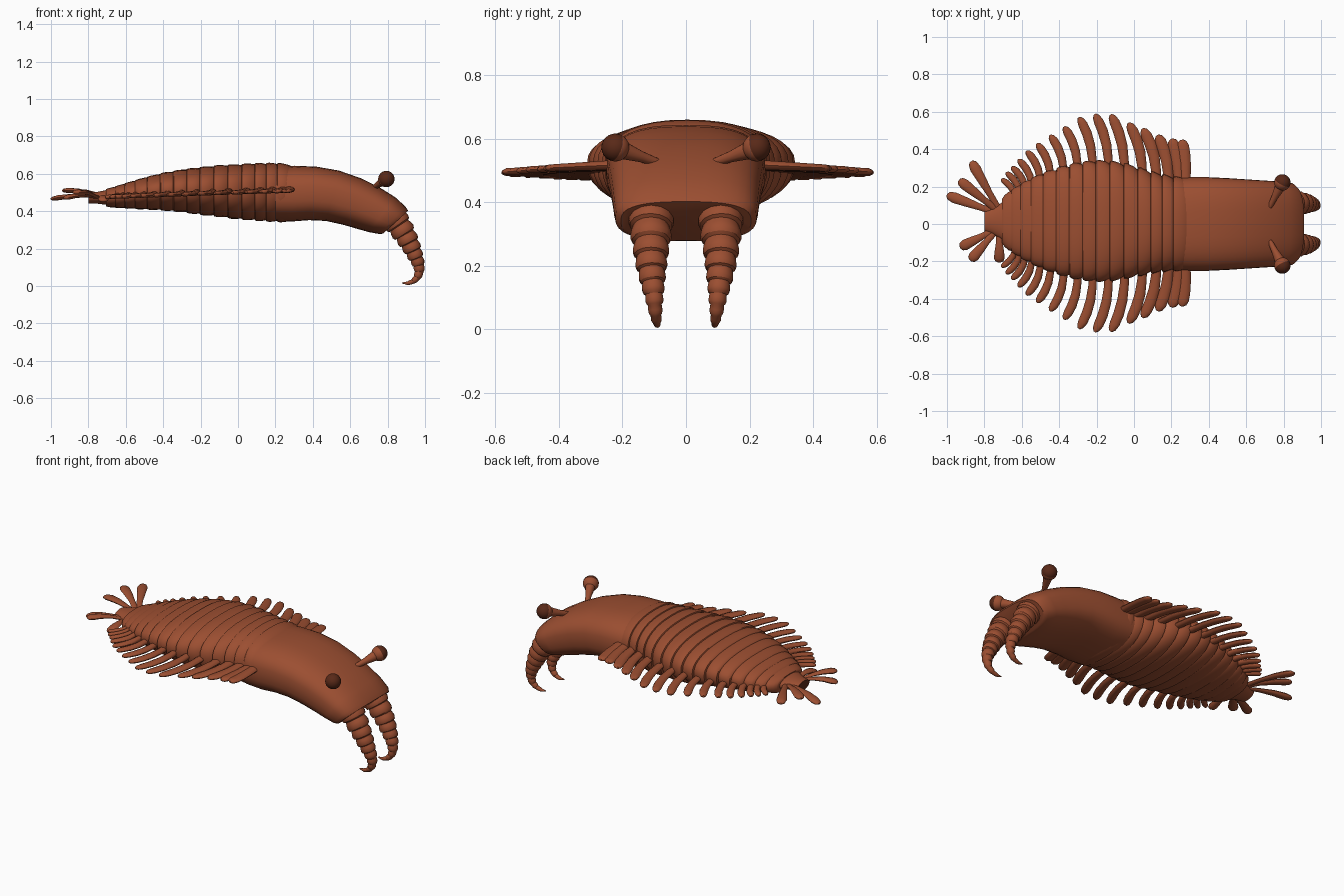
import bpy, bmesh, math
from mathutils import Vector

if "Cube" in bpy.data.objects:
    bpy.data.objects.remove(bpy.data.objects["Cube"])


def material(name, rgb):
    m = bpy.data.materials.new(name)
    m.diffuse_color = (*rgb, 1)
    m.use_nodes = True
    m.node_tree.nodes["Principled BSDF"].inputs["Base Color"].default_value = m.diffuse_color
    return m


SHELL = material("rust_brown", (0.33, 0.077, 0.031))
DARK = material("dark_brown", (0.10, 0.022, 0.009))
Z = Vector((0, 0, 1))
Y = Vector((0, 1, 0))


def interp(table, x):
    """Linear lookup in rows (x, a, b, ...) sorted by x."""
    if x <= table[0][0]:
        return table[0][1:]
    for a, b in zip(table, table[1:]):
        if x <= b[0]:
            t = (x - a[0]) / (b[0] - a[0])
            return [p + (q - p) * t for p, q in zip(a[1:], b[1:])]
    return table[-1][1:]


def ring(c, u, v, n=24, e=2.0):
    """Superellipse ring around c with half axes u and v."""
    pts = []
    for i in range(n):
        a = 2 * math.pi * i / n
        ca, sa = math.cos(a), math.sin(a)
        pts.append(c + u * math.copysign(abs(ca) ** (2 / e), ca)
                   + v * math.copysign(abs(sa) ** (2 / e), sa))
    return pts


def add_loft(bm, rings):
    loops = [[bm.verts.new(p) for p in r] for r in rings]
    n = len(loops[0])
    for a, b in zip(loops, loops[1:]):
        for i in range(n):
            j = (i + 1) % n
            bm.faces.new((a[i], a[j], b[j], b[i]))
    bm.faces.new(loops[0][::-1])
    bm.faces.new(loops[-1])


def finish(name, bm, angle=40):
    bmesh.ops.recalc_face_normals(bm, faces=bm.faces)
    me = bpy.data.meshes.new(name)
    bm.to_mesh(me)
    bm.free()
    ob = bpy.data.objects.new(name, me)
    bpy.context.collection.objects.link(ob)
    me.materials.append(SHELL)
    me.materials.append(DARK)
    bpy.context.view_layer.objects.active = ob
    ob.select_set(True)
    bpy.ops.object.shade_smooth_by_angle(angle=math.radians(angle))
    ob.select_set(False)
    return ob


def tube_rings(path, ref, n=12):
    """Rings along rows (point, half width along the side, half height)."""
    out = []
    for i, (p, w, h) in enumerate(path):
        d = (path[min(i + 1, len(path) - 1)][0] - path[max(i - 1, 0)][0]).normalized()
        side = d.cross(ref).normalized()
        out.append(ring(p, side * w, side.cross(d).normalized() * h, n))
    return out


# head: tilted sections that bend forward and down (top x, z, bottom x, z, half width)
bm = bmesh.new()
rings = []
for tx, tz, bx, bz, w in [
        (0.20, 0.635, 0.20, 0.35, 0.245), (0.30, 0.643, 0.29, 0.345, 0.25),
        (0.42, 0.638, 0.38, 0.352, 0.25), (0.54, 0.617, 0.47, 0.348, 0.245),
        (0.66, 0.575, 0.56, 0.328, 0.238), (0.76, 0.525, 0.64, 0.305, 0.232),
        (0.84, 0.475, 0.70, 0.288, 0.228), (0.895, 0.425, 0.755, 0.278, 0.222),
        (0.91, 0.402, 0.775, 0.280, 0.205)]:
    top, bot = Vector((tx, 0, tz)), Vector((bx, 0, bz))
    rings.append(ring((top + bot) / 2, Y * w, (top - bot) / 2, 36, 2.7))
add_loft(bm, rings)
finish("head", bm)

# trunk: overlapping bulged shell segments (x, half width, top z, bottom z)
BODY = [(-0.80, 0.05, 0.495, 0.445), (-0.72, 0.10, 0.515, 0.43),
        (-0.68, 0.15, 0.525, 0.42), (-0.6, 0.20, 0.55, 0.415),
        (-0.5, 0.25, 0.58, 0.41), (-0.4, 0.285, 0.605, 0.405), (-0.3, 0.31, 0.622, 0.395),
        (-0.2, 0.322, 0.635, 0.382), (-0.1, 0.315, 0.645, 0.37), (0.0, 0.295, 0.65, 0.358),
        (0.1, 0.268, 0.656, 0.35), (0.2, 0.25, 0.657, 0.344), (0.3, 0.248, 0.648, 0.342)]
EDGES = [0.285, 0.22, 0.16, 0.10, 0.03, -0.045, -0.12, -0.195, -0.265, -0.335,
         -0.405, -0.475, -0.54, -0.595, -0.645, -0.695]


def body_ring(x, s, e=2.35):
    w, top, bot = interp(BODY, x)
    y = 0.016 * min(1, max(0, (0.25 - x) / 0.3))
    mid = bot + (top - bot) * 0.55
    pts = ring(Vector((x, y, mid)), Y * w * s, Z, 36, e)
    for p in pts:
        k = p.z - mid
        p.z = mid + k * s * ((top - mid) if k > 0 else (mid - bot))
    return pts


bm = bmesh.new()
for a, b in zip(EDGES, EDGES[1:]):
    end = b - 0.012
    add_loft(bm, [body_ring(a + (end - a) * t, s) for t, s in
                  ((0, 0.93), (0.12, 0.965), (0.4, 1.0), (0.75, 1.02), (0.95, 1.005), (1, 0.96))])
finish("trunk_segments", bm)

# tail stump with a dark end
bm = bmesh.new()
add_loft(bm, [body_ring(x, s, 2) for x, s in ((-0.66, 0.8), (-0.71, 0.85), (-0.76, 0.9), (-0.80, 1.1))])
ob = finish("tail_stump", bm)
for f in ob.data.polygons:
    if f.normal.x < -0.9:
        f.material_index = 1

# swimming flaps: flat curved paddles (tip x, tip y)
FLAPS = [(0.255, 0.445), (0.20, 0.45), (0.125, 0.47), (0.045, 0.505), (-0.03, 0.535),
         (-0.125, 0.58), (-0.21, 0.582), (-0.295, 0.565), (-0.375, 0.515), (-0.45, 0.47),
         (-0.52, 0.425), (-0.575, 0.385), (-0.62, 0.34), (-0.655, 0.30), (-0.685, 0.27),
         (-0.71, 0.235)]
for side, name in ((1, "left_flaps"), (-1, "right_flaps")):
    bm = bmesh.new()
    for i, (tx, ty) in enumerate(FLAPS):
        bend = min(0.075, 0.02 + 0.02 * i)
        x0 = tx + bend
        root = interp(BODY, x0)[0] - 0.06
        z0 = 0.508 + 0.035 * (x0 - 0.3)
        wide = 0.034 - 0.0011 * i
        path = []
        for t, k in ((0, 0.8), (0.25, 0.85), (0.5, 0.95), (0.72, 1), (0.88, 0.95), (0.96, 0.7), (1, 0.25)):
            p = Vector((x0 - bend * t ** 2.6, side * (root + (ty - root) * t) + 0.005,
                        z0 + 0.012 * (1 - t)))
            path.append((p, wide * k, 0.017 * (1 - 0.35 * t) * (1 if k > 0.5 else 0.5)))
        add_loft(bm, tube_rings(path, Z, 10))
    finish(name, bm, 50)

# tail fan: six small blades (start, end)
BLADES = [((-0.74, 0.06, 0.475), (-1.0, 0.155, 0.465)), ((-0.73, 0.09, 0.48), (-0.87, 0.335, 0.50)),
          ((-0.74, 0.08, 0.48), (-0.935, 0.235, 0.51)), ((-0.76, -0.04, 0.475), (-0.93, -0.125, 0.47)),
          ((-0.75, -0.05, 0.475), (-0.875, -0.195, 0.50)), ((-0.72, -0.05, 0.475), (-0.72, -0.205, 0.455))]
bm = bmesh.new()
for a, b in BLADES:
    a, b = Vector(a), Vector(b)
    path = [(a.lerp(b, t) + Z * 0.012 * math.sin(math.pi * t), 0.029 * k, 0.014 * k) for t, k in
            ((0, 0.6), (0.3, 0.6), (0.6, 0.85), (0.85, 1), (0.96, 0.75), (1, 0.3))]
    add_loft(bm, tube_rings(path, Z, 10))
finish("tail_fan", bm, 50)

# stalked eyes: tapered stalk and ball, dark on the outer half
for side, name in ((1, "left"), (-1, "right")):
    base = Vector((0.725, side * 0.09, 0.525))
    eye = Vector((0.793, side * 0.222, 0.572))
    axis = (eye - base).normalized()
    bm = bmesh.new()
    add_loft(bm, tube_rings([(base.lerp(eye, t), r, r) for t, r in
                             ((0, 0.013), (0.4, 0.018), (0.8, 0.028), (1, 0.03))], Z))
    finish(name + "_eye_stalk", bm)
    bm = bmesh.new()
    add_loft(bm, tube_rings([(eye - axis * 0.044 * math.cos(a), 0.044 * math.sin(a), 0.044 * math.sin(a))
                             for a in [math.pi * (i + 0.15) / 12.3 for i in range(13)]], Z, 20))
    ob = finish(name + "_eye", bm, 60)
    for f in ob.data.polygons:
        if f.normal.dot(axis) > 0.05:
            f.material_index = 1

# front claws: curled chain of flared segments (t, x, y, z, radius)
CLAW = [(0, 0.825, 0.108, 0.375, 0.068), (1, 0.862, 0.110, 0.322, 0.066),
        (2, 0.893, 0.110, 0.275, 0.058), (3, 0.917, 0.110, 0.230, 0.052),
        (4, 0.937, 0.108, 0.187, 0.045), (5, 0.954, 0.105, 0.148, 0.038),
        (6, 0.967, 0.101, 0.112, 0.031), (7, 0.970, 0.098, 0.078, 0.025),
        (8, 0.960, 0.095, 0.046, 0.019), (9, 0.936, 0.092, 0.024, 0.014),
        (10, 0.905, 0.09, 0.014, 0.009), (10.6, 0.878, 0.09, 0.016, 0.003)]
for side, name in ((1, "left_claw"), (-1, "right_claw")):
    bm = bmesh.new()
    path = []
    for i in range(10):
        for f, s in ((0.0, 0.86), (0.3, 0.98), (0.65, 1.08), (0.92, 1.02)):
            x, y, z, r = interp(CLAW, i + f)
            path.append((Vector((x, side * y, z)), r * s, r * s))
    x, y, z, r = interp(CLAW, 10.6)
    path.append((Vector((x, side * y, z)), r, r))
    add_loft(bm, tube_rings(path, Y, 14))
    finish(name, bm, 30)
